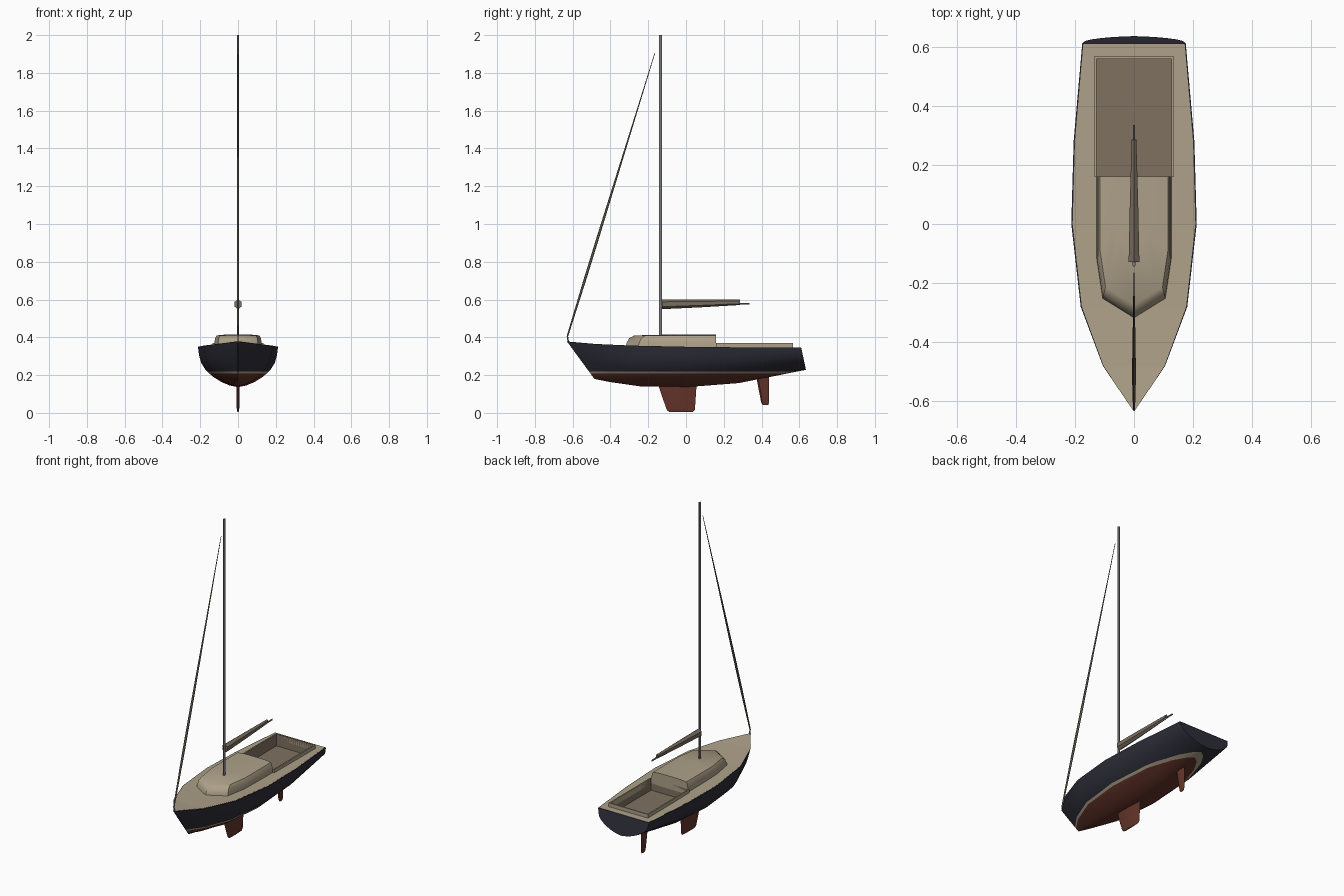
import bpy, bmesh, math
from mathutils import Vector

old = bpy.data.objects.get("Cube")
if old:
    bpy.data.objects.remove(old)


def material(name, r, g, b):
    m = bpy.data.materials.new(name)
    m.use_nodes = True
    m.diffuse_color = (r, g, b, 1)
    m.node_tree.nodes["Principled BSDF"].inputs["Base Color"].default_value = (r, g, b, 1)
    return m


navy = material("navy hull paint", 0.026, 0.026, 0.04)
red = material("red bottom paint", 0.125, 0.034, 0.022)
tan = material("tan deck", 0.42, 0.355, 0.25)
brown = material("brown cockpit", 0.21, 0.165, 0.117)
taupe = material("taupe sail cover", 0.19, 0.155, 0.115)
grey = material("grey spar", 0.2, 0.2, 0.21)


def finish(bm, name, mats, smooth=None):
    bmesh.ops.recalc_face_normals(bm, faces=bm.faces)
    mesh = bpy.data.meshes.new(name)
    bm.to_mesh(mesh)
    bm.free()
    for m in mats:
        mesh.materials.append(m)
    obj = bpy.data.objects.new(name, mesh)
    bpy.context.collection.objects.link(obj)
    if smooth:
        bpy.ops.object.select_all(action='DESELECT')
        obj.select_set(True)
        bpy.context.view_layer.objects.active = obj
        bpy.ops.object.shade_smooth_by_angle(angle=math.radians(smooth))
    return obj


def skin(bm, rings, closed=True, caps=True):
    """Join equal-length rings of points with faces."""
    rows = [[bm.verts.new(p) for p in ring] for ring in rings]
    n = len(rows[0])
    for a, b in zip(rows, rows[1:]):
        for i in range(n if closed else n - 1):
            j = (i + 1) % n
            bm.faces.new((a[i], a[j], b[j], b[i]))
    if caps:
        bm.faces.new(rows[0])
        bm.faces.new(rows[-1])
    return rows


def spar(name, stops, mat, sides=8, smooth=40):
    """Tapered bar; each stop is (centre, x radius, other radius)."""
    axis = (Vector(stops[-1][0]) - Vector(stops[0][0])).normalized()
    up = Vector((1, 0, 0)).cross(axis)
    rings = []
    for c, rx, ru in stops:
        ring = []
        for k in range(sides):
            a = 2 * math.pi * (k + 0.5) / sides
            ring.append(Vector(c) + Vector((rx * math.cos(a), 0, 0)) + up * ru * math.sin(a))
        rings.append(ring)
    bm = bmesh.new()
    skin(bm, rings)
    return finish(bm, name, [mat], smooth)


def box(name, x0, x1, y0, y1, z0, z1, mat):
    bm = bmesh.new()
    skin(bm, [[(x0, y0, z), (x1, y0, z), (x1, y1, z), (x0, y1, z)] for z in (z0, z1)])
    return finish(bm, name, [mat])


# Hull stations: deck y, half width, deck z, keel y, keel z
stations = [
    (-0.63, 0.003, 0.378, -0.485, 0.18),
    (-0.48, 0.105, 0.365, -0.40, 0.163),
    (-0.28, 0.18, 0.356, -0.24, 0.14),
    (0.0, 0.212, 0.35, 0.0, 0.136),
    (0.28, 0.204, 0.347, 0.28, 0.158),
    (0.61, 0.175, 0.345, 0.635, 0.228),
]
# Cross-section: width fraction, depth fraction
section = [(0.975, 0), (1, 0), (0.975, 0.2), (0.92, 0.4), (0.81, 0.57),
           (0.64, 0.73), (0.42, 0.87), (0.2, 0.96), (0, 1)]
outline = section + [(-w, d) for w, d in reversed(section[:-1])]

bm = bmesh.new()
rows = skin(bm, [[(w * hw, yd + (yk - yd) * d, zd + (zk - zd) * d) for w, d in outline]
                 for yd, hw, zd, yk, zk in stations], closed=False, caps=False)
bm.faces.new(rows[0])
bm.faces.new(rows[-1])
STRIPE_LOW, STRIPE_HIGH = 0.208, 0.219
for z in (STRIPE_LOW, STRIPE_HIGH):
    bmesh.ops.bisect_plane(bm, geom=bm.verts[:] + bm.edges[:] + bm.faces[:],
                           plane_co=(0, 0, z), plane_no=(0, 0, 1))
for f in bm.faces:
    z = f.calc_center_median().z
    f.material_index = 1 if z < STRIPE_LOW else 2 if z < STRIPE_HIGH else 0
finish(bm, "hull", [navy, red, tan], 35)

# Deck with an opening for the cockpit
WELL_X, WELL_FRONT, WELL_BACK, FLOOR, RIM = 0.127, 0.16, 0.558, 0.295, 0.369
bm = bmesh.new()
skin(bm, [[(s * hw * 0.978, yd, zd + 0.001) for s in (-1, 1)]
          for yd, hw, zd, yk, zk in stations], closed=False, caps=False)
for co, no in (((WELL_X, 0, 0), (1, 0, 0)), ((-WELL_X, 0, 0), (1, 0, 0)),
               ((0, WELL_FRONT, 0), (0, 1, 0)), ((0, WELL_BACK, 0), (0, 1, 0))):
    bmesh.ops.bisect_plane(bm, geom=bm.verts[:] + bm.edges[:] + bm.faces[:],
                           plane_co=co, plane_no=no)
inside = [f for f in bm.faces if abs(f.calc_center_median().x) < WELL_X
          and WELL_FRONT < f.calc_center_median().y < WELL_BACK]
bmesh.ops.delete(bm, geom=inside, context='FACES')
for f in bm.faces:
    if f.normal.z < 0:
        f.normal_flip()
finish(bm, "deck", [tan])

# Cockpit well: floor and inner walls, open at the top
bm = bmesh.new()
rows = skin(bm, [[(-WELL_X, WELL_FRONT, z), (WELL_X, WELL_FRONT, z),
                  (WELL_X, WELL_BACK, z), (-WELL_X, WELL_BACK, z)]
                 for z in (FLOOR, RIM)], caps=False)
bm.faces.new(rows[0])
well = finish(bm, "cockpit_well", [brown])
well.data.flip_normals()

# Coaming around the cockpit
EDGE = 0.008
for side, s in (("left", 1), ("right", -1)):
    xs = sorted((s * WELL_X, s * (WELL_X + EDGE)))
    box("coaming_" + side, xs[0], xs[1], WELL_FRONT, WELL_BACK + EDGE, 0.335, RIM, tan)
box("coaming_back", -WELL_X, WELL_X, WELL_BACK, WELL_BACK + EDGE, 0.335, RIM, tan)

# Cabin with a pointed front and rounded roof edge
half = [(0.127, 0.16), (0.127, -0.12), (0.107, -0.255)]
plan = half + [(0, -0.322)] + [(-x, y) for x, y in reversed(half)]
bm = bmesh.new()
skin(bm, [[(x * s, 0.16 + (y - 0.16) * s, z) for x, y in plan]
          for s, z in ((1, 0.335), (0.985, 0.37), (0.955, 0.396), (0.9, 0.41), (0.5, 0.415))])
finish(bm, "cabin", [tan], 40)

# Keel fin and rudder as thin tapered foils
for name, levels in (("keel_fin", [(0.15, -0.148, 0.056, 0.008), (0.03, -0.107, 0.048, 0.007),
                                   (0.014, -0.1, 0.046, 0.006), (0.004, -0.088, 0.036, 0.003)]),
                     ("rudder", [(0.2, 0.37, 0.44, 0.007), (0.055, 0.398, 0.44, 0.006),
                                 (0.042, 0.406, 0.436, 0.003)])):
    bm = bmesh.new()
    skin(bm, [[(0, a, z), (t, a + (b - a) * 0.15, z), (t, a + (b - a) * 0.6, z), (0, b, z),
               (-t, a + (b - a) * 0.6, z), (-t, a + (b - a) * 0.15, z)]
              for z, a, b, t in levels])
    finish(bm, name, [red], 30)

# Mast, boom, furled sails
MAST_Y = -0.135
spar("mast", [((0, MAST_Y, 0.4), 0.006, 0.009), ((0, MAST_Y, 2.0), 0.006, 0.009)], grey)
spar("boom", [((0, MAST_Y, 0.578), 0.005, 0.005), ((0, 0.335, 0.578), 0.004, 0.005)], grey)
spar("furled_mainsail", [((0, -0.128, 0.575), 0.021, 0.026), ((0, 0.08, 0.58), 0.016, 0.021),
                         ((0, 0.285, 0.585), 0.009, 0.014)], taupe, sides=6, smooth=25)
foot, head = Vector((0, -0.628, 0.405)), Vector((0, -0.165, 1.905))
spar("furled_headsail", [(foot.lerp(head, t), r, r) for t, r in
                         ((0, 0.004), (0.2, 0.007), (0.35, 0.007), (0.7, 0.004), (1, 0.0015))],
     taupe, sides=6)
spar("forestay_fitting", [(Vector((0, -0.622, 0.37)), 0.004, 0.004), (foot, 0.004, 0.004)],
     grey, sides=6)
